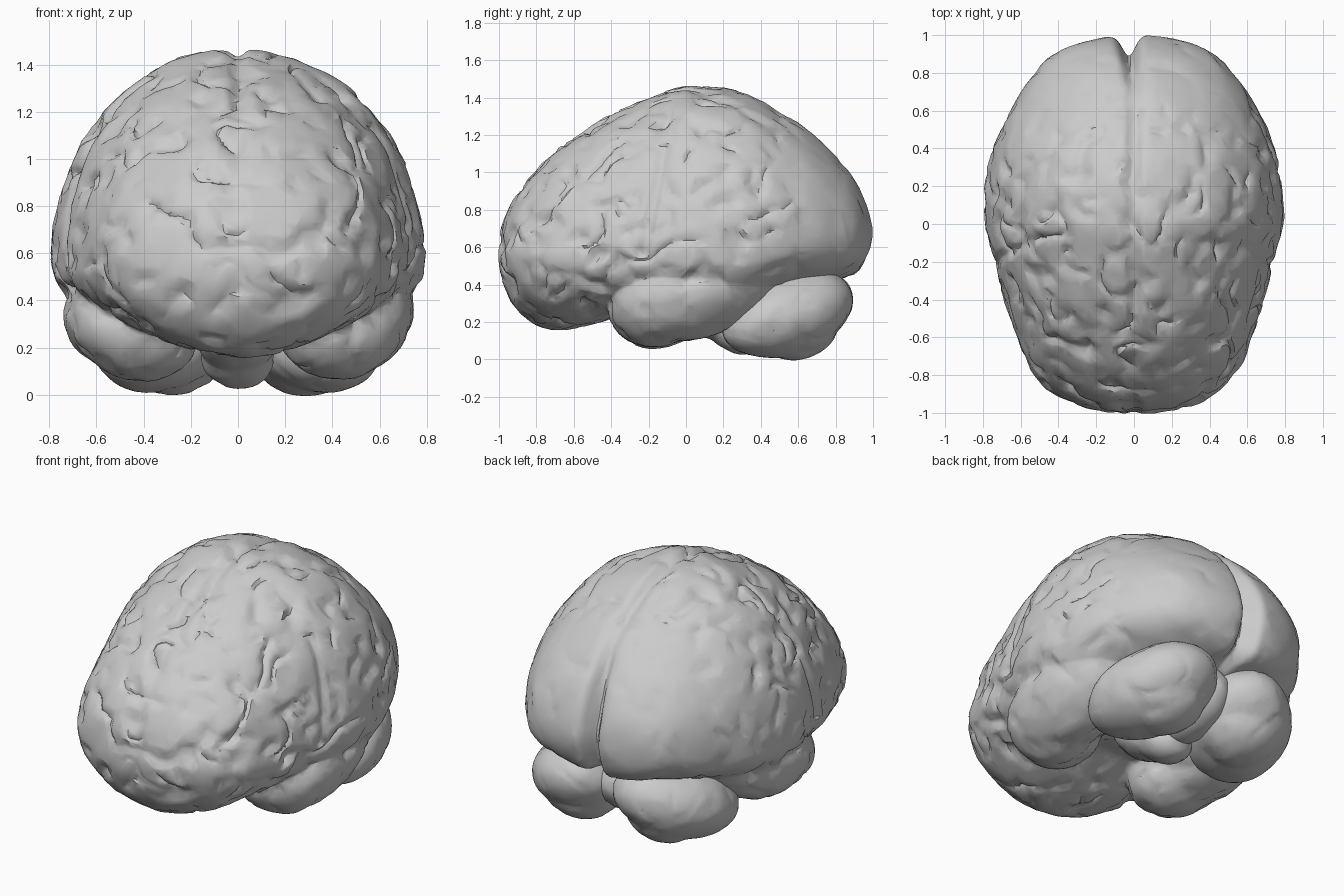
import bpy, bmesh, math
from mathutils import Vector, Matrix, noise

cube = bpy.data.objects.get("Cube")
if cube:
    bpy.data.objects.remove(cube, do_unlink=True)

grey = bpy.data.materials.new("warm grey")
grey.use_nodes = True
grey.diffuse_color = (0.6, 0.6, 0.6, 1)
grey.node_tree.nodes["Principled BSDF"].inputs["Base Color"].default_value = (0.6, 0.6, 0.6, 1)

# Cerebrum sections: y, half width, top z, widest z, bottom z
SECTIONS = [
    (-0.95, 0.31, 0.80, 0.55, 0.34), (-0.80, 0.52, 1.00, 0.54, 0.19),
    (-0.60, 0.61, 1.18, 0.54, 0.17), (-0.40, 0.68, 1.31, 0.55, 0.22),
    (-0.20, 0.73, 1.39, 0.56, 0.30), (0.00, 0.78, 1.46, 0.56, 0.26),
    (0.20, 0.78, 1.45, 0.57, 0.27), (0.40, 0.74, 1.38, 0.60, 0.32),
    (0.60, 0.65, 1.26, 0.64, 0.38), (0.80, 0.52, 1.09, 0.67, 0.43),
    (0.95, 0.32, 0.87, 0.68, 0.51),
]


def section(y):
    """Half width, height above, widest z and depth below, for a unit ball"""
    rows = []
    for sy, w, top, mid, bot in SECTIONS:
        s = math.sqrt(1 - sy * sy)
        rows.append((sy, w / s, (top - mid) / s, mid, (mid - bot) / s))
    if y <= rows[0][0]:
        return rows[0][1:]
    for a, b in zip(rows, rows[1:]):
        if y <= b[0]:
            t = (y - a[0]) / (b[0] - a[0])
            return [p + (q - p) * t for p, q in zip(a[1:], b[1:])]
    return rows[-1][1:]


def ramp(v, start, end):
    return min(1, max(0, (v - start) / (end - start)))


def bell(d, width):
    return math.exp(-(d / width) ** 2)


def cerebrum_shape(bm):
    for v in bmesh.ops.create_icosphere(bm, subdivisions=6, radius=1)["verts"]:
        x, y, z = v.co
        w, up, mid, down = section(y)
        r = math.hypot(x, z)
        if r > 1e-6:     # underside is keel-shaped in front, squarer at the back
            n = 1.8 + 0.7 * ramp(y, -0.6, 0.1) if z < 0 else 2.06
            k = r / (abs(x) ** n + abs(z) ** n) ** (1 / n)
            x, z = x * k, z * k
        v.co = (x * w, y, mid + z * (up if z > 0 else down))


def ball(bm, centre, radii, tilt=0, yaw=0):
    m = (Matrix.Translation(centre) @ Matrix.Rotation(math.radians(yaw), 4, 'Z')
         @ Matrix.Rotation(math.radians(tilt), 4, 'X') @ Matrix.Diagonal((*radii, 1)))
    bmesh.ops.create_icosphere(bm, subdivisions=5, radius=1, matrix=m)


def fold_depth(p, rough):
    """Soft swellings with short broken furrows and pits"""
    q = p + noise.noise_vector(p * 4) * 0.06
    furrow = max(0, 1 - abs(noise.noise(q * 6)) / 0.16)
    broken = ramp(noise.noise(p * 5 + Vector((4, 9, 2))), -0.05, 0.3)
    pits = max(0, noise.noise(q * 9 + Vector((7, 3, 1))) - 0.12)
    grain = noise.noise(p * 13)
    return (0.012 * noise.noise(p * 4)
            + rough * (0.006 + 0.006 * grain - 0.02 * furrow * broken - 0.05 * pits))


def cerebrum_detail(p, n):
    rough = 1 - 0.75 * ramp(p.y, 0.35, 0.7)
    if p.z < 0.4 and p.y > -0.4:
        rough *= 0.5
    out = p + n * fold_depth(p, rough)
    # Long fissure between the halves, deepest at the back
    back = ramp(p.y, 0.72, 0.97)
    if p.z > 0.42 or p.y > 0.3:
        depth = 0.012 + 0.018 * ramp(p.z, 1.0, 1.35) + 0.10 * back
        out -= n * depth * bell(p.x + 0.03 * back, 0.035 + 0.015 * back)
    # Sloping furrow on each side
    if abs(p.x) > 0.35 and 0.55 < p.z < 1.15:
        out -= n * 0.018 * bell(p.y + 0.22 - 0.2 * (p.z - 0.6), 0.025)
    return out


def small_detail(p, n):
    return p + n * fold_depth(p, 0.25)


def finish(name, bm, keep, detail):
    """Fuse the volumes, soften them, press in the folds and thin the mesh"""
    me = bpy.data.meshes.new(name)
    bm.to_mesh(me)
    bm.free()
    ob = bpy.data.objects.new(name, me)
    bpy.context.collection.objects.link(ob)
    bpy.ops.object.select_all(action='DESELECT')
    ob.select_set(True)
    bpy.context.view_layer.objects.active = ob
    fuse = ob.modifiers.new("fuse", 'REMESH')
    fuse.mode = 'VOXEL'
    fuse.voxel_size = 0.014
    soften = ob.modifiers.new("soften", 'SMOOTH')
    soften.factor, soften.iterations = 0.5, 6
    bpy.ops.object.modifier_apply(modifier="fuse")
    bpy.ops.object.modifier_apply(modifier="soften")
    me = ob.data
    moved = [detail(v.co.copy(), v.normal.copy()) for v in me.vertices]
    for v, co in zip(me.vertices, moved):
        v.co = co
    thin = ob.modifiers.new("thin", 'DECIMATE')
    thin.ratio = keep
    bpy.ops.object.modifier_apply(modifier="thin")
    me.materials.clear()
    me.materials.append(grey)
    bpy.ops.object.shade_smooth_by_angle(angle=math.radians(40))


# Cerebrum with both temporal lobes
bm = bmesh.new()
cerebrum_shape(bm)
for side in (-1, 1):
    ball(bm, (side * 0.46, 0.05, 0.37), (0.28, 0.46, 0.25), tilt=16, yaw=side * 6)
    ball(bm, (side * 0.42, -0.17, 0.26), (0.25, 0.24, 0.20))
finish("cerebrum", bm, 0.12, cerebrum_detail)

# Cerebellum halves, long axis running from the inner back to the outer front
for side, label in ((-1, "right"), (1, "left")):
    bm = bmesh.new()
    ball(bm, (side * 0.31, 0.54, 0.25), (0.29, 0.38, 0.22), tilt=18, yaw=side * 28)
    ball(bm, (side * 0.28, 0.57, 0.20), (0.24, 0.24, 0.20))
    finish("cerebellum_" + label, bm, 0.15, small_detail)

# Ridge joining the cerebellum halves
bm = bmesh.new()
ball(bm, (0, 0.52, 0.28), (0.16, 0.26, 0.18), tilt=18)
finish("cerebellum_ridge", bm, 0.15, small_detail)

# Brainstem
bm = bmesh.new()
ball(bm, (0, 0.12, 0.25), (0.18, 0.22, 0.13), tilt=-25)
ball(bm, (0, 0.26, 0.16), (0.15, 0.16, 0.12), tilt=-30)
finish("brainstem", bm, 0.2, small_detail)
